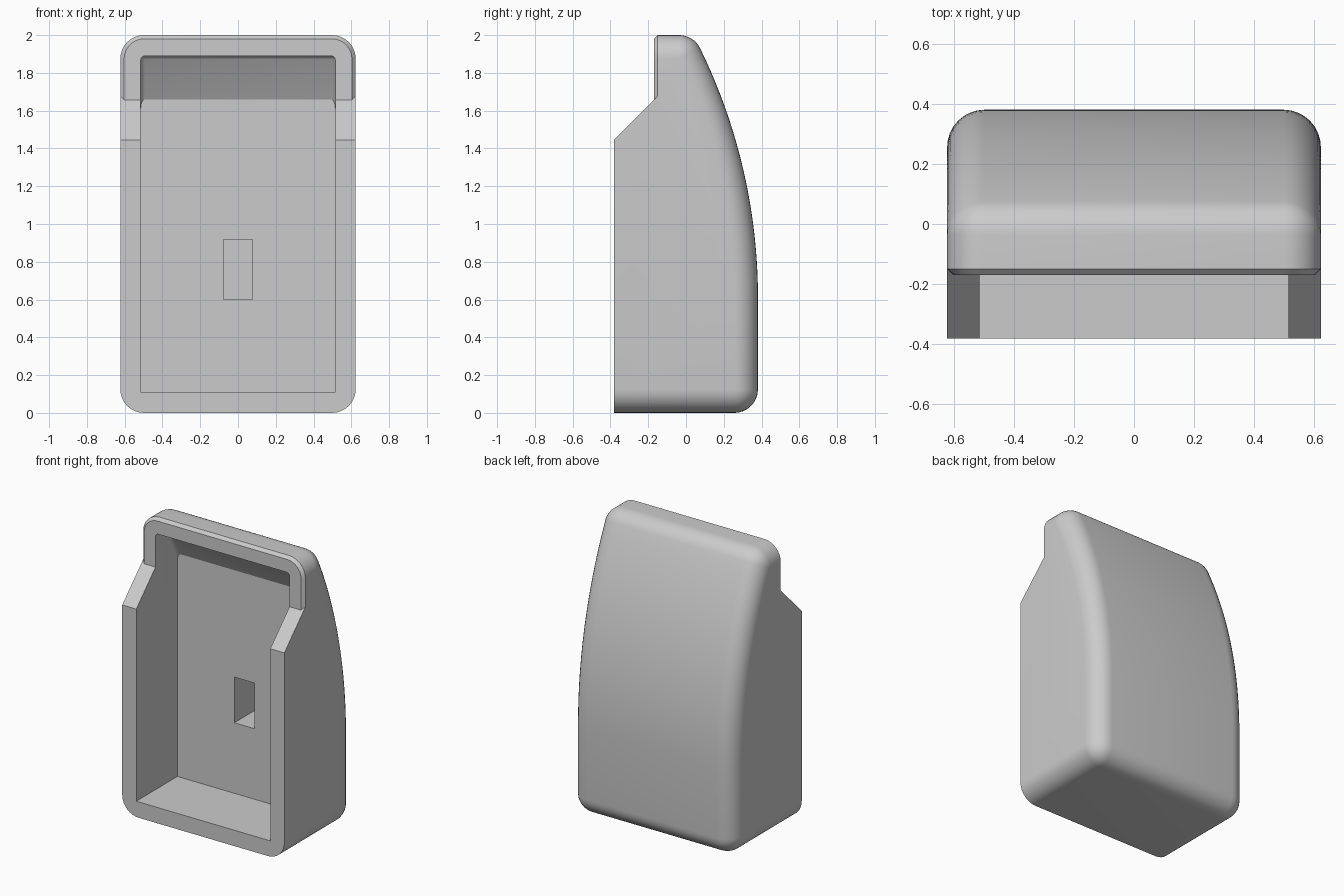
import bpy, bmesh
from math import sin, cos, pi, sqrt, radians, atan2

if "Cube" in bpy.data.objects:
    bpy.data.objects.remove(bpy.data.objects["Cube"], do_unlink=True)

grey = bpy.data.materials.new("plain grey")
grey.use_nodes = True
grey.diffuse_color = (0.6, 0.6, 0.6, 1)
grey.node_tree.nodes["Principled BSDF"].inputs["Base Color"].default_value = (0.6, 0.6, 0.6, 1)

HALF, R, BACK, TOP = 0.623, 0.125, 0.381, 2.0  # half width, edge radius, back y, height
BIG, BEND = 3.0, 0.61                          # radius and start height of the back curve
FRONT, LIP_BACK, LIP_FRONT = -0.381, -0.15, -0.17


def arc(cy, cz, r, a0, a1, n):
    return [(cy + r * cos(a0 + (a1 - a0) * i / n), cz + r * sin(a0 + (a1 - a0) * i / n))
            for i in range(n + 1)]


def loft(name, rings):
    """Skin a list of equal-length closed rings and cap both ends."""
    bm = bmesh.new()
    rows = [[bm.verts.new(p) for p in ring] for ring in rings]
    for a, b in zip(rows, rows[1:]):
        for i in range(len(a)):
            j = (i + 1) % len(a)
            bm.faces.new((a[i], a[j], b[j], b[i]))
    bm.faces.new(rows[0])
    bm.faces.new(rows[-1])
    bmesh.ops.remove_doubles(bm, verts=bm.verts, dist=1e-5)
    bmesh.ops.recalc_face_normals(bm, faces=bm.faces)
    mesh = bpy.data.meshes.new(name)
    bm.to_mesh(mesh)
    bm.free()
    mesh.materials.append(grey)
    obj = bpy.data.objects.new(name, mesh)
    bpy.context.collection.objects.link(obj)
    return obj


def side_profile(d):
    """Side outline (y, z), drawn in by d everywhere but the front."""
    cy = BACK - BIG
    ty = cy + sqrt((BIG - R) ** 2 - (TOP - R - BEND) ** 2)
    tilt = atan2(TOP - R - BEND, ty - cy)
    return ([(FRONT, d)]
            + arc(BACK - R, R, R - d, -pi / 2, 0, 8)
            + arc(cy, BEND, BIG - d, 0, tilt, 20)
            + arc(ty, TOP - R, R - d, tilt, pi / 2, 8)
            + [(LIP_BACK, TOP - d), (LIP_BACK, 1.676), (FRONT, 1.445)])


# Shell: side outline swept across x, with rounded edges at both sides
steps = [pi / 2 * i / 8 for i in range(9)]
stations = [(-1, t) for t in reversed(steps)] + [(1, t) for t in steps]
shell = loft("shell", [[(s * (HALF - R + R * sin(t)), y, z)
                        for y, z in side_profile(R * (1 - cos(t)))] for s, t in stations])


# Chamfered lip around the top of the opening
def arch(inset, y):
    x, z, r = HALF - R, TOP - R, R - inset
    outline = arc(x, z, r, 0, pi / 2, 8) + arc(-x, z, r, pi / 2, pi, 8)
    outline += [(inset - HALF, 1.6), (HALF - inset, 1.6)]
    return [(px, y, pz) for px, pz in outline]


lip = loft("front_lip", [arch(0, LIP_BACK), arch(0.02, LIP_FRONT)])

# Cavity cutter: flat back that leans forward near the top, small top fillets
hollow = [(-0.6, 0.11), (0.07, 0.11), (0.07, 1.66), (-0.052, 1.89), (-0.6, 1.89)]
cavity = loft("cavity_cutter", [[(x, y, z) for y, z in hollow] for x in (-0.515, 0.515)])
bm = bmesh.new()
bm.from_mesh(cavity.data)
edges = [e for e in bm.edges
         if min(v.co.z for v in e.verts) > 1.65
         and max(v.co.y for v in e.verts) > -0.5
         and sum(v.co.z for v in e.verts) > 3.4]
bmesh.ops.bevel(bm, geom=edges, offset=0.022, segments=4, profile=0.5, affect='EDGES')
bm.to_mesh(cavity.data)
bm.free()

# Slot cutter for the small pocket in the cavity back
slot = loft("slot_cutter", [[(x, y, z) for y, z in ((0, 0.6), (0.29, 0.6), (0.29, 0.917), (0, 0.917))]
                            for x in (-0.077, 0.077)])

for obj, cutters in ((shell, (cavity, slot)), (lip, (cavity,))):
    bpy.ops.object.select_all(action='DESELECT')
    obj.select_set(True)
    bpy.context.view_layer.objects.active = obj
    for cutter in cutters:
        mod = obj.modifiers.new("cut", 'BOOLEAN')
        mod.operation, mod.solver, mod.object = 'DIFFERENCE', 'EXACT', cutter
        bpy.ops.object.modifier_apply(modifier=mod.name)
    bpy.ops.object.shade_smooth_by_angle(angle=radians(25))

for cutter in (cavity, slot):
    bpy.data.objects.remove(cutter, do_unlink=True)
